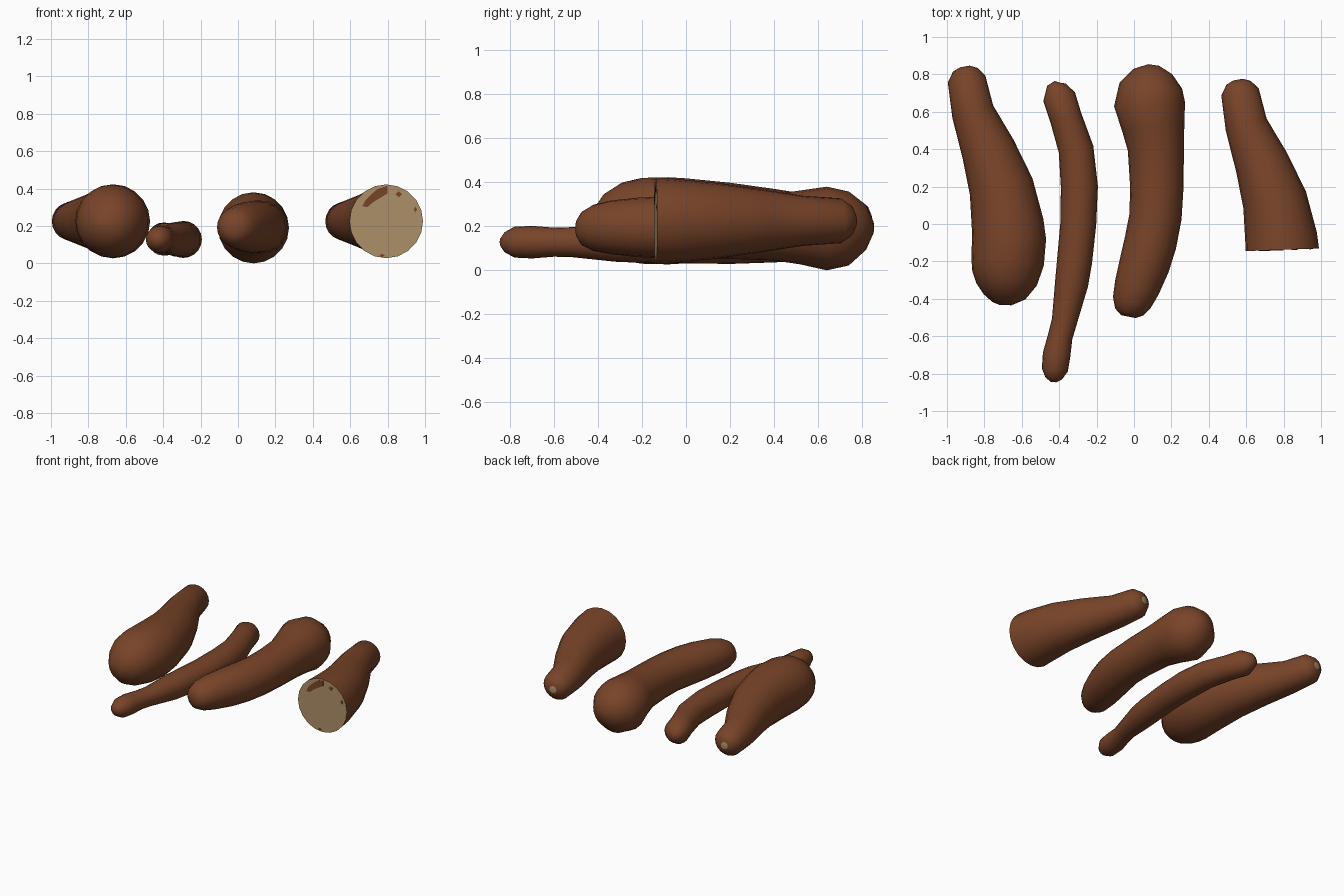
import bpy, bmesh, math
from mathutils import Vector

if "Cube" in bpy.data.objects:
    bpy.data.objects.remove(bpy.data.objects["Cube"])


def material(name, rgb):
    m = bpy.data.materials.new(name)
    m.diffuse_color = (*rgb, 1)
    m.use_nodes = True
    m.node_tree.nodes["Principled BSDF"].inputs["Base Color"].default_value = m.diffuse_color
    return m


SKIN = material("brown_skin", (0.19, 0.058, 0.022))
FLESH = material("tan_flesh", (0.42, 0.28, 0.14))
SIDES = 20


def finish(name, bm):
    bmesh.ops.recalc_face_normals(bm, faces=bm.faces)
    me = bpy.data.meshes.new(name)
    bm.to_mesh(me)
    bm.free()
    me.materials.append(SKIN)
    me.materials.append(FLESH)
    ob = bpy.data.objects.new(name, me)
    bpy.context.collection.objects.link(ob)
    bpy.ops.object.select_all(action='DESELECT')
    ob.select_set(True)
    bpy.context.view_layer.objects.active = ob
    bpy.ops.object.shade_smooth_by_angle(angle=math.radians(50))
    return ob


def root(name, sections, shift=(0, 0), stem_scar=False, cut=None):
    """Loft round sections (x, y, z, radius) along the root's centre line."""
    bm = bmesh.new()
    pts = [Vector((x + shift[0], y + shift[1], z)) for x, y, z, r in sections]
    rings = []
    for i, p in enumerate(pts):
        t = pts[min(i + 1, len(pts) - 1)] - pts[max(i - 1, 0)]
        side = Vector((t.y, -t.x, 0)).normalized()
        r = sections[i][3]
        rings.append([bm.verts.new(p + r * (math.cos(a) * side + math.sin(a) * Vector((0, 0, 1))))
                      for a in (2 * math.pi * k / SIDES for k in range(SIDES))])
    for a, b in zip(rings, rings[1:]):
        for k in range(SIDES):
            j = (k + 1) % SIDES
            bm.faces.new((a[k], a[j], b[j], b[k]))
    first = bm.faces.new(rings[0])
    bm.faces.new(rings[-1])
    # tan scar where the stem was
    first.material_index = int(stem_scar)
    # sliced end showing the flesh
    if cut:
        co, no = cut
        geom = bm.verts[:] + bm.edges[:] + bm.faces[:]
        res = bmesh.ops.bisect_plane(bm, geom=geom, plane_co=co, plane_no=no, clear_outer=True)
        edges = [e for e in res["geom_cut"] if isinstance(e, bmesh.types.BMEdge)]
        for f in bmesh.ops.holes_fill(bm, edges=edges, sides=0)["faces"]:
            f.material_index = 1
    return finish(name, bm)


THICK = [(-.905, .842, .225, .026), (-.902, .825, .225, .066), (-.895, .775, .225, .102),
         (-.862, .60, .225, .114), (-.78, .40, .225, .145), (-.71, .20, .225, .173),
         (-.676, 0, .225, .193), (-.668, -.08, .225, .198), (-.676, -.20, .225, .195),
         (-.692, -.29, .222, .177), (-.712, -.36, .215, .138), (-.73, -.405, .21, .08),
         (-.738, -.425, .21, .02)]
THIN = [(-.41, .76, .13, .015), (-.415, .745, .13, .05), (-.40, .68, .13, .088),
        (-.365, .57, .13, .086), (-.31, .40, .13, .094), (-.292, .20, .128, .099),
        (-.298, 0, .128, .096), (-.318, -.2, .128, .094), (-.334, -.32, .128, .089),
        (-.372, -.52, .128, .068), (-.394, -.60, .128, .066), (-.414, -.70, .128, .074),
        (-.423, -.78, .128, .07), (-.429, -.825, .128, .045), (-.431, -.845, .128, .015)]
CLUB = [(.105, .85, .195, .03), (.10, .815, .195, .105), (.09, .74, .19, .168),
        (.083, .64, .19, .19), (.103, .52, .195, .168), (.117, .40, .195, .15),
        (.122, .20, .195, .143), (.115, .04, .195, .14), (.088, -.10, .195, .14),
        (.055, -.22, .195, .135), (.015, -.34, .195, .122), (-.012, -.42, .193, .105),
        (-.025, -.47, .19, .078), (-.03, -.495, .19, .04)]

root("whole_thick_root", THICK, stem_scar=True)
root("thin_root", THIN)
root("club_root", CLUB)

# Cut root: the thick shape again, sliced nearly square across
CUT_CO, SLOPE = Vector((.595, -.145, .225)), .037
root("cut_root", THICK, shift=(1.462, -.07), stem_scar=True,
     cut=(CUT_CO, Vector((SLOPE, -1, 0)).normalized()))


# Brown blemishes on the sliced face, as thin plates
def blemish(name, outline):
    bm = bmesh.new()
    f = bm.faces.new([bm.verts.new((x, CUT_CO.y + (x - CUT_CO.x) * SLOPE - .003, z))
                      for x, z in outline])
    ext = bmesh.ops.extrude_face_region(bm, geom=[f])
    for v in ext["geom"]:
        if isinstance(v, bmesh.types.BMVert):
            v.co.y += .003
    finish(name, bm)


def diamond(x, z, w, h):
    return [(x - w, z), (x, z + h), (x + w, z), (x, z - h)]


blemish("blemish_streak", [(.665, .305), (.68, .337), (.714, .37), (.746, .397), (.80, .415),
                           (.80, .374), (.757, .348), (.72, .326), (.693, .30)])
for i, spot in enumerate([(.86, .37, .018, .016), (.948, .288, .009, .016), (.77, .042, .014, .01)]):
    blemish(f"blemish_spot_{i + 1}", diamond(*spot))
